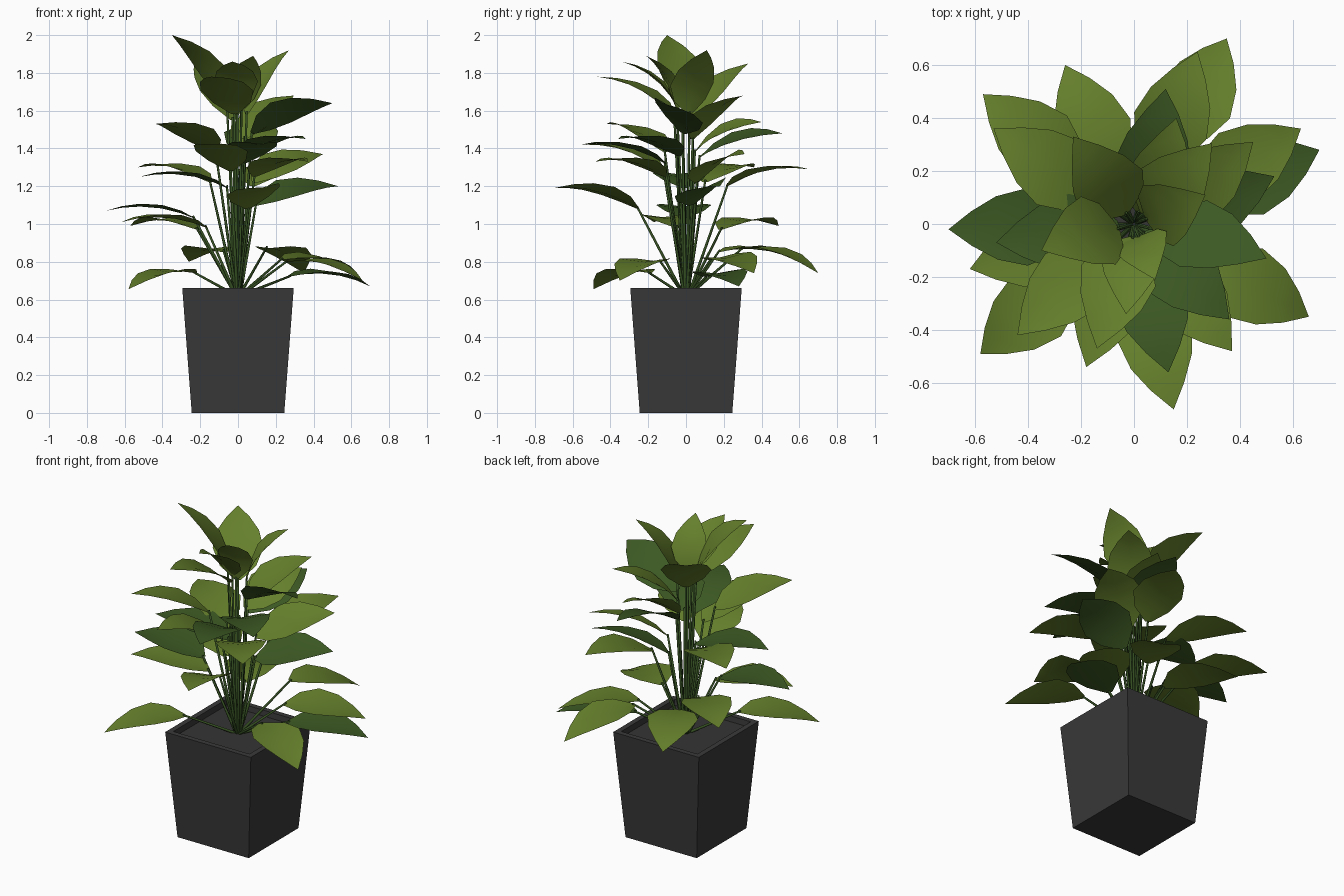
import bpy, bmesh, math
from mathutils import Vector, Matrix

if "Cube" in bpy.data.objects:
    bpy.data.objects.remove(bpy.data.objects["Cube"])


def material(name, rgb):
    m = bpy.data.materials.new(name)
    m.diffuse_color = (*rgb, 1)
    m.use_nodes = True
    m.node_tree.nodes["Principled BSDF"].inputs["Base Color"].default_value = m.diffuse_color
    return m


POT = material("charcoal", (0.041, 0.041, 0.041))
SOIL = material("dark soil", (0.036, 0.035, 0.034))
STEM = material("stem green", (0.033, 0.075, 0.015))
LIGHT = material("leaf green", (0.130, 0.215, 0.025))
DARK = material("dark leaf green", (0.046, 0.100, 0.017))


def finish(bm, name, mat, smooth=False):
    me = bpy.data.meshes.new(name)
    bm.to_mesh(me)
    bm.free()
    me.materials.append(mat)
    for p in me.polygons:
        p.use_smooth = smooth
    ob = bpy.data.objects.new(name, me)
    bpy.context.collection.objects.link(ob)
    return ob


def square(bm, h, z):
    return [bm.verts.new((sx * h, sy * h, z)) for sx, sy in ((-1, -1), (1, -1), (1, 1), (-1, 1))]


def bridge(bm, a, b):
    n = len(a)
    for i in range(n):
        bm.faces.new((a[i], a[(i + 1) % n], b[(i + 1) % n], b[i]))


# Tapered square pot with a rim and a recessed inside
bm = bmesh.new()
rings = [square(bm, h, z) for h, z in ((0.245, 0), (0.295, 0.66), (0.262, 0.66), (0.258, 0.61))]
bm.faces.new(rings[0][::-1])
for a, b in zip(rings, rings[1:]):
    bridge(bm, a, b)
finish(bm, "pot", POT)

# Soil
bm = bmesh.new()
bm.faces.new(square(bm, 0.2595, 0.625))
finish(bm, "soil", SOIL)

# Leaf tip (x, y, z), height of the leaf base, sideways roll; lowest to highest
light_leaves = [
    (.66, -.35, .70, .80, 0), (.63, .36, .74, .81, .1), (.35, .70, .74, .87, 0),
    (-.26, .60, .80, .85, 0), (-.58, -.49, .655, .74, 0), (-.57, .49, .99, .97, 0),
    (-.62, -.17, 1.01, .98, 0), (.15, -.70, 1.19, 1.08, .15), (.24, .65, 1.29, 1.20, 0),
    (-.53, .36, 1.30, 1.22, 0), (.45, .31, 1.37, 1.22, .3), (.37, -.48, 1.33, 1.25, 0),
    (-.18, -.54, 1.42, 1.28, 0), (-.44, -.42, 1.53, 1.38, .1), (.16, .40, 1.54, 1.38, .35),
    (.295, .305, 1.68, 1.45, .1), (-.14, -.47, 1.78, 1.58, 0), (-.23, .33, 1.85, 1.55, 0),
    (-.03, -.34, 1.86, 1.62, 0), (.08, -.21, 1.89, 1.60, 0), (.27, .11, 1.92, 1.58, .1),
    (-.35, -.10, 2.0, 1.64, .25)]
dark_leaves = [
    (.70, .28, .67, .72, .05), (-.70, -.02, 1.07, 1.03, 0), (.53, .18, 1.20, 1.10, .3),
    (-.52, -.07, 1.25, 1.19, 0), (.36, -.36, 1.45, 1.36, 0), (.13, -.56, 1.42, 1.32, 0),
    (.12, .51, 1.48, 1.35, .25), (.50, -.13, 1.64, 1.48, -.4)]
OUTLINE = ((0, .12), (.16, .72), (.38, 1), (.62, .82), (.82, .45), (1, 0))


def leaf_base(x, y, z, zb, roll):
    """Point where stem meets leaf, on the line from the pot centre to the tip."""
    r = math.hypot(x, y)
    rb = max(0.05, r - math.sqrt(max(0.01, 0.47 ** 2 - (z - zb) ** 2)))
    return Vector((x / r * rb, y / r * rb, zb))


def add_leaf(bm, row):
    tip, base = Vector(row[:3]), leaf_base(*row)
    along = tip - base
    side = Vector((-row[1], row[0], 0)).normalized()
    side = Matrix.Rotation(row[4], 3, along) @ side
    up = along.cross(side).normalized()
    half = 0.31 * along.length
    prev = None
    for t, w in OUTLINE:
        c = base + along * t + up * (0.16 * t * (1 - t))
        if w:
            cur = [bm.verts.new(c + side * half * w * s + up * (0.018 * w * abs(s))) for s in (-1, 0, 1)]
        else:
            cur = [bm.verts.new(c)] * 3
        if prev:
            for i in (0, 1):
                q = [prev[i], prev[i + 1], cur[i + 1], cur[i]]
                bm.faces.new((list(dict.fromkeys(q)))[::-1])
        prev = cur


# Leaves, one object for each colour
for name, rows, mat in (("leaves", light_leaves, LIGHT), ("dark_leaves", dark_leaves, DARK)):
    bm = bmesh.new()
    for row in rows:
        add_leaf(bm, row)
    finish(bm, name, mat, True)

# Thin stems fanning out of the soil
bm = bmesh.new()
for row in light_leaves + dark_leaves:
    end = leaf_base(*row)
    start = Vector((end.x, end.y, 0)).normalized() * 0.012 + Vector((0, 0, 0.62))
    axis = end - start
    end += axis.normalized() * 0.015
    rot = axis.to_track_quat('Z', 'Y')
    lo, hi = [[bm.verts.new(p + rot @ Vector((r * math.cos(a), r * math.sin(a), 0)))
               for a in (k * math.tau / 5 for k in range(5))]
              for p, r in ((start, 0.009), (end, 0.006))]
    bridge(bm, lo, hi)
    bm.faces.new(hi)
finish(bm, "stems", STEM, True)
